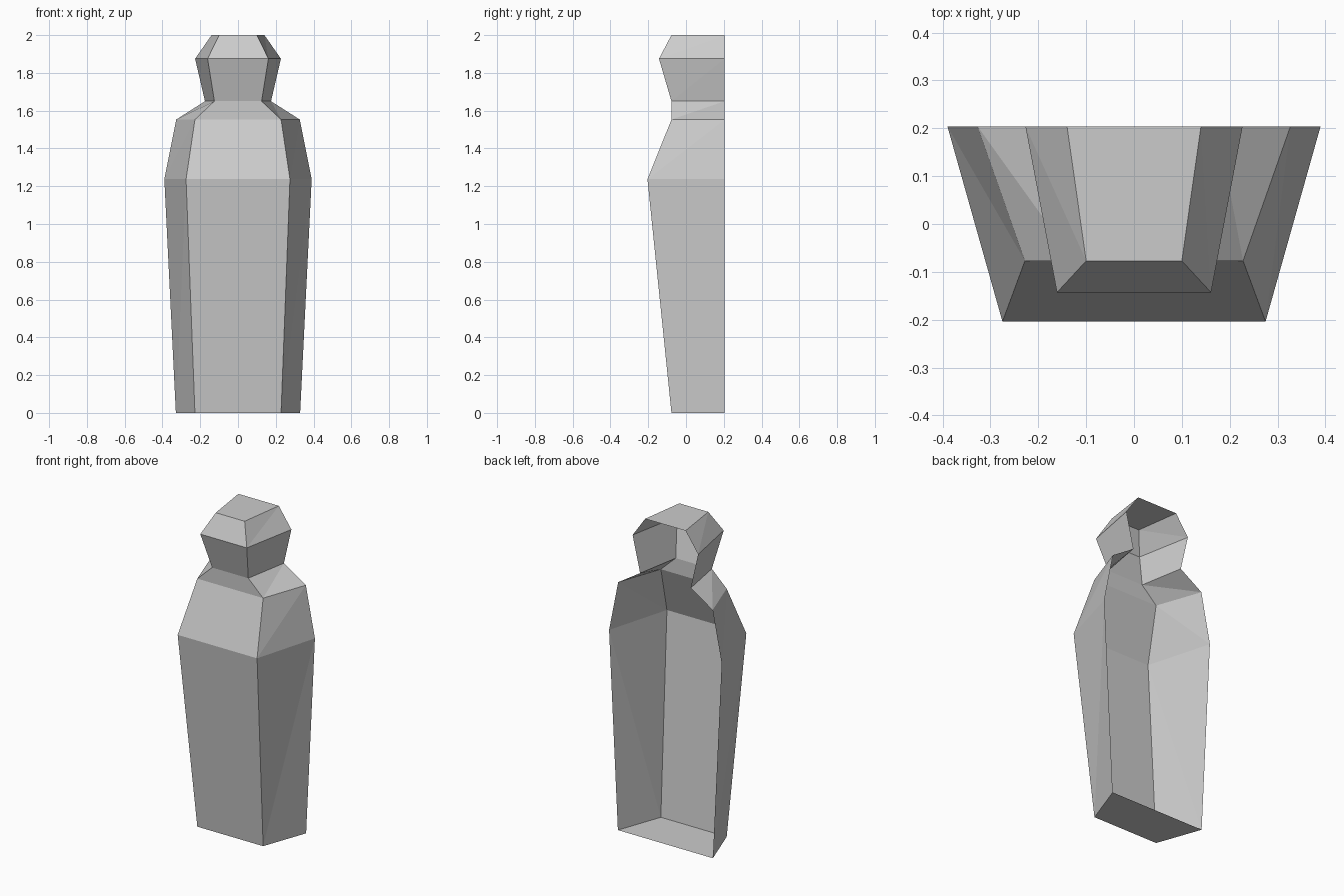
import bpy, bmesh

if "Cube" in bpy.data.objects:
    bpy.data.objects.remove(bpy.data.objects["Cube"])

BACK_Y = 0.204

# Cross-sections: height, half-width at open back, half-width at front, front y
SECTIONS = [
    (0.00, 0.329, 0.228, -0.077),   # foot
    (1.237, 0.39, 0.275, -0.204),   # chest
    (1.553, 0.327, 0.228, -0.077),  # shoulder
    (1.65, 0.175, 0.125, -0.077),   # neck
    (1.875, 0.227, 0.161, -0.143),  # brow
    (2.00, 0.14, 0.10, -0.077),     # crown
]

bm = bmesh.new()

# Open three-sided rings, running from left back round the front to right back
rings = []
for z, back, front, y in SECTIONS:
    pts = [(-back, BACK_Y), (-front, y), (front, y), (back, BACK_Y)]
    rings.append([bm.verts.new((px, py, z)) for px, py in pts])

# Walls: flat front panels, side panels split along their fold
for low, high in zip(rings, rings[1:]):
    for i in range(3):
        a, b, c, d = low[i], low[i + 1], high[i + 1], high[i]
        if i == 1:
            bm.faces.new((a, b, c, d))
        else:
            bm.faces.new((a, b, c))
            bm.faces.new((a, c, d))

# Foot and crown ends; the back stays open
bm.faces.new(rings[0][::-1])
bm.faces.new(rings[-1])

mesh = bpy.data.meshes.new("coffin_lid")
bm.to_mesh(mesh)
bm.free()
lid = bpy.data.objects.new("coffin_lid", mesh)
bpy.context.collection.objects.link(lid)
